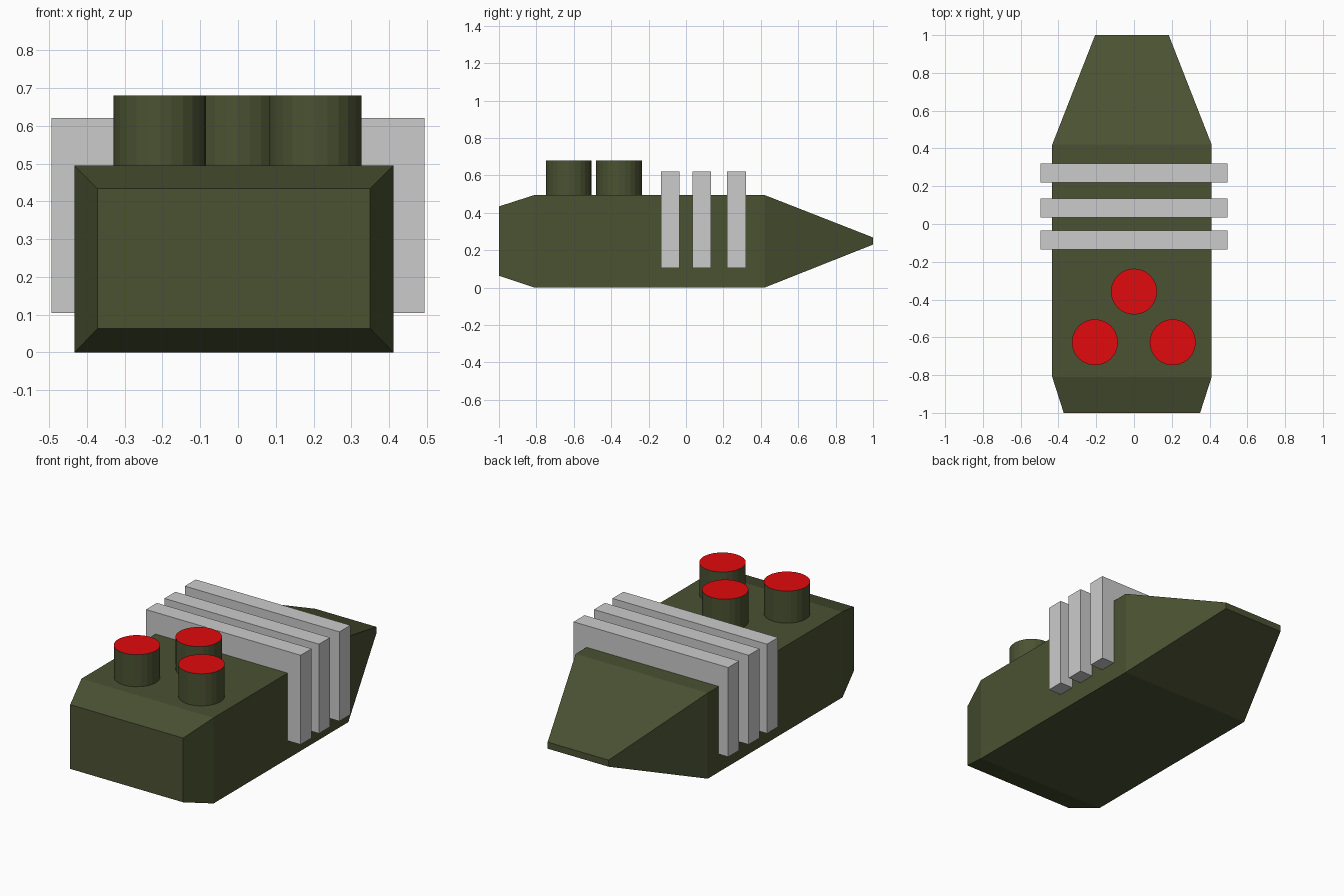
import bpy
import bmesh
from mathutils import Matrix

if "Cube" in bpy.data.objects:
    bpy.data.objects.remove(bpy.data.objects["Cube"])


def material(name, rgb):
    mat = bpy.data.materials.new(name)
    mat.diffuse_color = (*rgb, 1)
    mat.use_nodes = True
    mat.node_tree.nodes["Principled BSDF"].inputs["Base Color"].default_value = mat.diffuse_color
    return mat


def add_object(name, bm, *mats):
    bmesh.ops.recalc_face_normals(bm, faces=bm.faces)
    mesh = bpy.data.meshes.new(name)
    bm.to_mesh(mesh)
    bm.free()
    for mat in mats:
        mesh.materials.append(mat)
    obj = bpy.data.objects.new(name, mesh)
    bpy.context.collection.objects.link(obj)
    return obj


green = material("olive_green", (0.07, 0.085, 0.032))
red = material("red", (0.75, 0.003, 0.004))

# Hull: rectangular sections (y, half width, z low, z high) lofted front to back
sections = [
    (-1.00, 0.361, 0.063, 0.434),
    (-0.81, 0.422, 0.0, 0.495),
    (0.42, 0.422, 0.0, 0.495),
    (1.00, 0.195, 0.23, 0.268),
]
cx = -0.011
bm = bmesh.new()
rings = []
for y, w, lo, hi in sections:
    corners = [(cx - w, lo), (cx + w, lo), (cx + w, hi), (cx - w, hi)]
    rings.append([bm.verts.new((x, y, z)) for x, z in corners])
for a, b in zip(rings, rings[1:]):
    for i in range(4):
        j = (i + 1) % 4
        bm.faces.new((a[i], a[j], b[j], b[i]))
bm.faces.new(rings[0])
bm.faces.new(rings[-1])
add_object("hull", bm, green)

# Grey slabs standing across the hull
for n, y in enumerate((-0.084, 0.084, 0.27), 1):
    bm = bmesh.new()
    place = Matrix.Translation((0, y, 0.362)) @ Matrix.Diagonal((0.988, 0.1, 0.516, 1))
    bmesh.ops.create_cube(bm, size=1, matrix=place)
    add_object(f"cross_slab_{n}", bm)

# Stubby cylinders with red tops
for n, (x, y) in enumerate(((-0.207, -0.626), (0.205, -0.626), (0.0, -0.358)), 1):
    bm = bmesh.new()
    bmesh.ops.create_cone(bm, cap_ends=True, segments=24, radius1=0.122, radius2=0.122,
                          depth=0.24, matrix=Matrix.Translation((x, y, 0.56)))
    bm.normal_update()
    for face in bm.faces:
        face.material_index = int(face.normal.z > 0.9)
    add_object(f"round_stub_{n}", bm, green, red)
